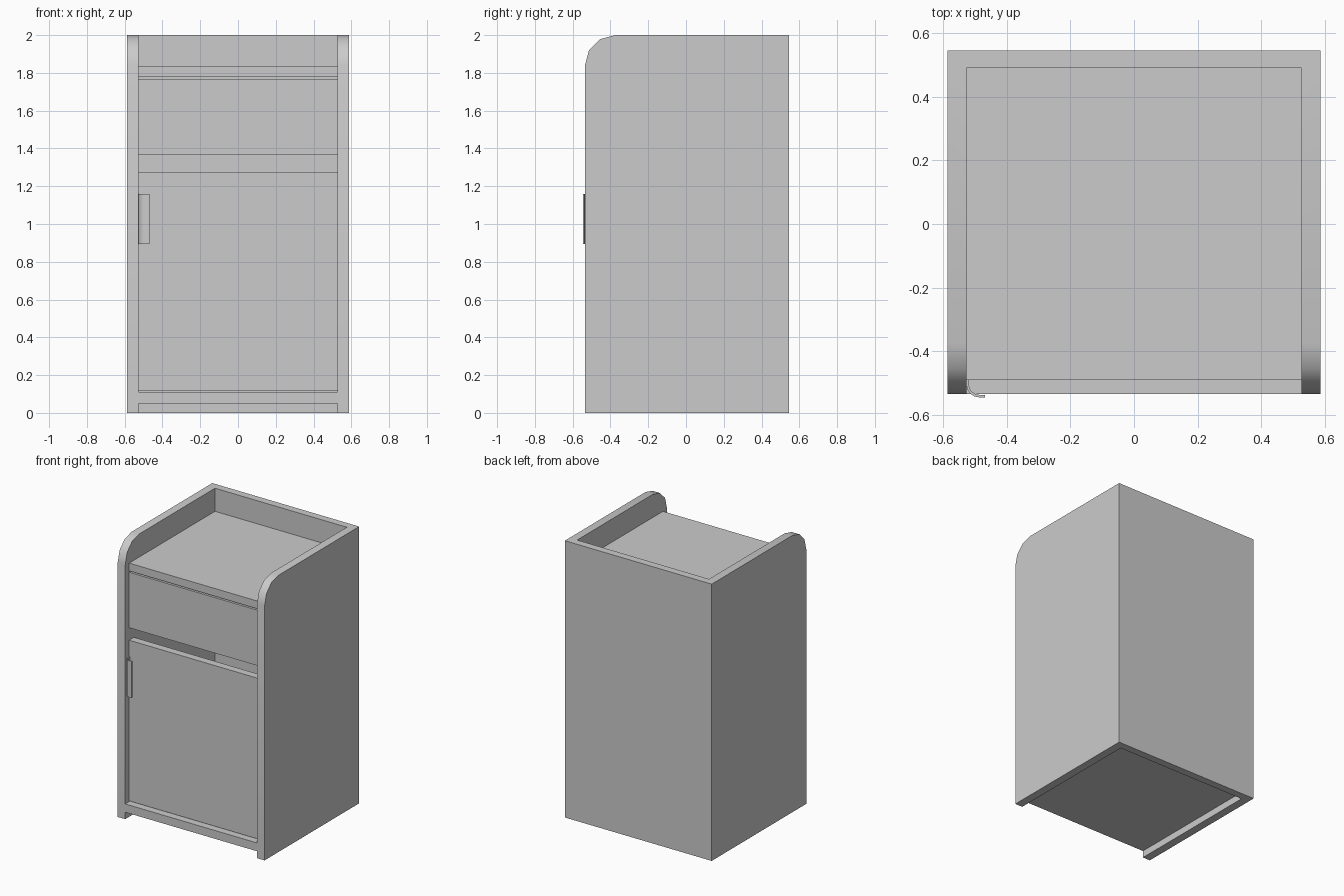
import bpy, bmesh, math
from mathutils import Vector

if "Cube" in bpy.data.objects:
    bpy.data.objects.remove(bpy.data.objects["Cube"])

FRONT, BACK, INNER_BACK, FACE = -0.535, 0.545, 0.49, -0.49
OUT, INN = 0.587, 0.527


def prism(name, outline, direction):
    """Extrude a closed outline of 3D points along a vector."""
    bm = bmesh.new()
    face = bm.faces.new([bm.verts.new(p) for p in outline])
    ext = bmesh.ops.extrude_face_region(bm, geom=[face])["geom"]
    verts = [v for v in ext if isinstance(v, bmesh.types.BMVert)]
    bmesh.ops.translate(bm, verts=verts, vec=Vector(direction))
    bmesh.ops.recalc_face_normals(bm, faces=bm.faces)
    mesh = bpy.data.meshes.new(name)
    bm.to_mesh(mesh)
    bm.free()
    ob = bpy.data.objects.new(name, mesh)
    bpy.context.collection.objects.link(ob)
    return ob


def box(name, x, y, z):
    outline = [(x[0], y[0], z[0]), (x[1], y[0], z[0]), (x[1], y[1], z[0]), (x[0], y[1], z[0])]
    return prism(name, outline, (0, 0, z[1] - z[0]))


def smooth(ob, degrees):
    bpy.ops.object.select_all(action="DESELECT")
    ob.select_set(True)
    bpy.context.view_layer.objects.active = ob
    bpy.ops.object.shade_smooth_by_angle(angle=math.radians(degrees))


# U-shaped carcass: side profile with rounded front top corner, hollowed from the front
r = 0.16
side = [(FRONT, 0), (BACK, 0), (BACK, 2)]
for i in range(4):
    a = math.radians(90 + 30 * i)
    side.append((FRONT + r + r * math.cos(a), 2 - r + r * math.sin(a)))
carcass = prism("carcass", [(-OUT, y, z) for y, z in side], (2 * OUT, 0, 0))
cutter = box("carcass_cutter", (-INN, INN), (-1, INNER_BACK), (-0.5, 2.5))
cutter.hide_render = True
mod = carcass.modifiers.new("hollow", "BOOLEAN")
mod.operation = "DIFFERENCE"
mod.solver = "EXACT"
mod.object = cutter
bpy.context.view_layer.objects.active = carcass
bpy.ops.object.modifier_apply(modifier=mod.name)
bpy.data.objects.remove(cutter, do_unlink=True)
smooth(carcass, 40)

# Horizontal boards and front panels
width = (-INN, INN)
box("top_shelf", width, (FACE, INNER_BACK), (1.777, 1.833))
box("bottom_shelf", width, (FRONT, INNER_BACK), (0.05, 0.11))
box("upper_front_panel", width, (FACE, FACE + 0.055), (1.366, 1.767))
box("door", width, (FACE, FACE + 0.055), (0.115, 1.276))

# Curved door pull: quarter-round strip with a flat lip
cx, cy = -0.487, -0.505
handle = [(-0.527, FACE)]
for i in range(5):
    a = math.radians(180 + 22.5 * i)
    handle.append((cx + 0.04 * math.cos(a), cy + 0.04 * math.sin(a)))
handle += [(-0.469, -0.545), (-0.469, -0.537)]
for i in range(5):
    a = math.radians(270 - 22.5 * i)
    handle.append((cx + 0.032 * math.cos(a), cy + 0.032 * math.sin(a)))
handle.append((-0.519, FACE))
pull = prism("door_handle", [(x, y, 0.894) for x, y in handle], (0, 0, 0.265))
smooth(pull, 35)
